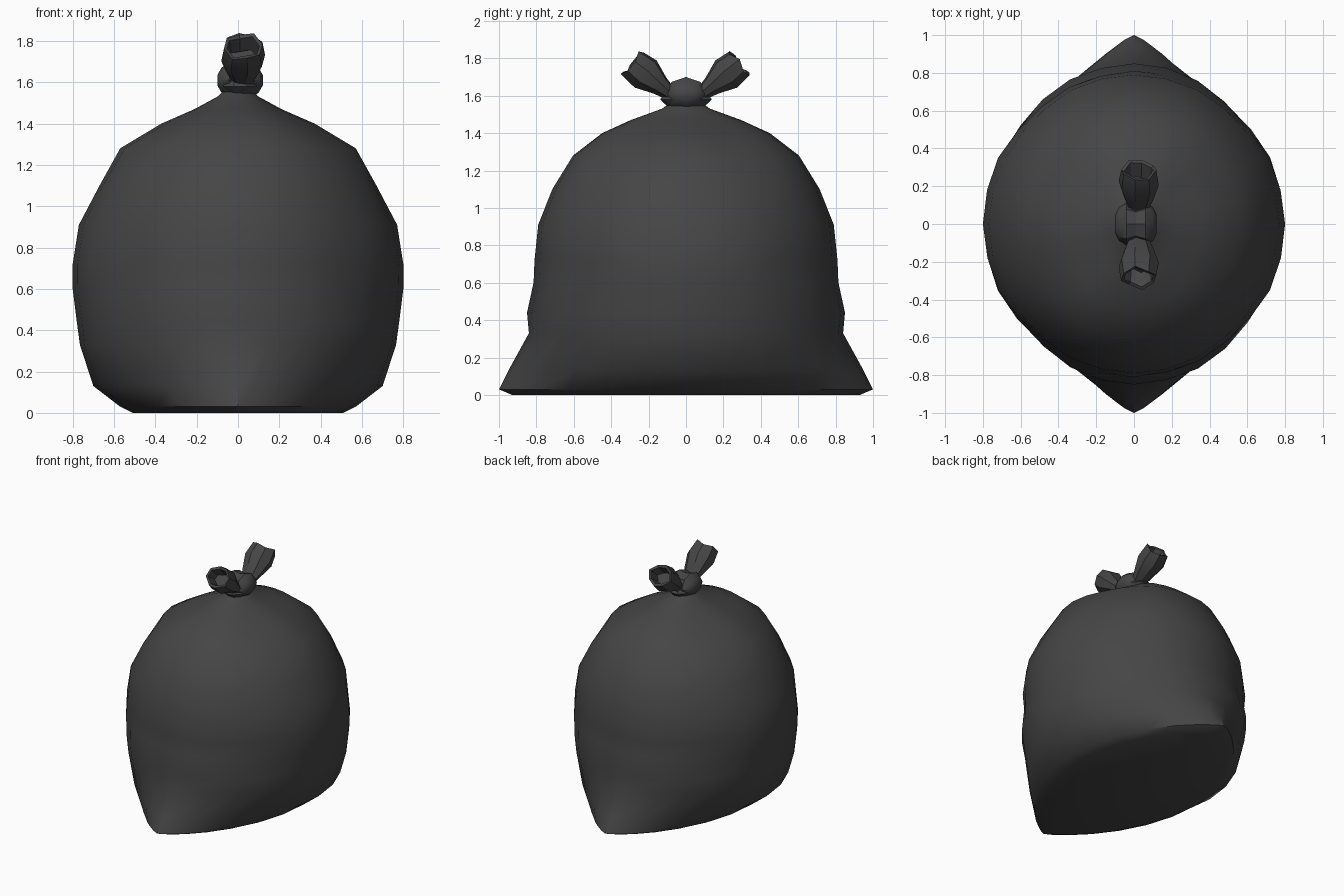
import bpy, bmesh
from math import sin, cos, pi, copysign, exp
from mathutils import Vector

cube = bpy.data.objects.get("Cube")
if cube:
    bpy.data.objects.remove(cube, do_unlink=True)

plastic = bpy.data.materials.new("dark grey plastic")
plastic.use_nodes = True
GREY = (0.06, 0.06, 0.06, 1)
plastic.diffuse_color = GREY
plastic.node_tree.nodes["Principled BSDF"].inputs["Base Color"].default_value = GREY


def loft(name, rings, cap_start=False, cap_end=False, angle=0.6):
    """Skin a list of closed rings into one object."""
    bm = bmesh.new()
    loops = [[bm.verts.new(p) for p in ring] for ring in rings]
    for a, b in zip(loops, loops[1:]):
        n = len(a)
        for i in range(n):
            j = (i + 1) % n
            bm.faces.new((a[i], a[j], b[j], b[i]))
    if cap_start:
        bm.faces.new(loops[0][::-1])
    if cap_end:
        bm.faces.new(loops[-1])
    bmesh.ops.recalc_face_normals(bm, faces=bm.faces)
    mesh = bpy.data.meshes.new(name)
    bm.to_mesh(mesh)
    bm.free()
    mesh.materials.append(plastic)
    obj = bpy.data.objects.new(name, mesh)
    bpy.context.collection.objects.link(obj)
    bpy.ops.object.select_all(action="DESELECT")
    obj.select_set(True)
    bpy.context.view_layer.objects.active = obj
    bpy.ops.object.shade_smooth_by_angle(angle=angle)
    return obj


# Sack profile: height, half width, half depth, pointedness of the front and back corners
PROFILE = [
    (0.0, 0.51, 0.93, 1.6), (0.03, 0.57, 1.0, 1.6), (0.13, 0.70, 0.95, 1.5),
    (0.33, 0.765, 0.84, 1.05), (0.44, 0.78, 0.85, 1), (0.6, 0.80, 0.815, 1),
    (0.72, 0.80, 0.81, 1), (0.91, 0.77, 0.79, 1), (1.1, 0.67, 0.715, 1),
    (1.28, 0.57, 0.61, 1), (1.40, 0.37, 0.46, 1), (1.47, 0.21, 0.3, 1),
    (1.53, 0.10, 0.13, 1), (1.58, 0.05, 0.06, 1),
]
SIDES = 28


def sack_ring(z, hx, hy, point):
    ring = []
    for i in range(SIDES):
        t = 2 * pi * i / SIDES
        c, s = cos(t), sin(t)
        # dents around the belly, gathers converging on the knot
        belly = exp(-((z - 0.65) / 0.35) ** 2)
        gather = exp(-((z - 1.4) / 0.12) ** 2)
        k = 1 - 0.018 * belly * (1 + sin(5 * t + 9 * z) * cos(3 * t - 7 * z)) * abs(sin(2 * t))
        k -= 0.05 * gather * (1 - cos(6 * t)) * (0.6 + 0.4 * sin(t * 2 + 1))
        x = hx * copysign(abs(c) ** point, c) * k
        ring.append((x, hy * s * k, z))
    return ring


loft("sack", [sack_ring(*p) for p in PROFILE], cap_start=True, cap_end=True)

# Knot: two tied lobes under the ears
for side, label in ((-1, "right"), (1, "left")):
    rings = []
    for x, ry, rz in ((0, 0.09, 0.08), (0.05, 0.11, 0.09), (0.09, 0.09, 0.06), (0.11, 0.05, 0.025)):
        rings.append([(0.01 + side * x, ry * cos(pi * i / 4), 1.61 + rz * sin(pi * i / 4))
                      for i in range(8)])
    loft("knot_lobe_" + label, rings, cap_start=True, cap_end=True)

# Collar wrapped round the neck below the lobes
loft("knot_collar", [[(0.01 + rx * cos(pi * i / 5), ry * sin(pi * i / 5), z) for i in range(10)]
                     for z, rx, ry in ((1.53, 0.06, 0.09), (1.58, 0.10, 0.145), (1.65, 0.07, 0.09))],
     cap_end=True)

# Ears: flared open tubes with a hollow mouth; distance, half width, half thickness
EAR = [(0.0, 0.045, 0.03), (0.1, 0.08, 0.055), (0.2, 0.108, 0.095), (0.29, 0.095, 0.085),
       (0.285, 0.08, 0.065), (0.2, 0.07, 0.05)]
for side, label in ((-1, "front"), (1, "back")):
    along = Vector((0, side * 0.78, 0.63))
    across = Vector((0, -side * 0.63, 0.78))
    start = Vector((0.025, side * 0.06, 1.59))
    rings = []
    for k, (d, w, h) in enumerate(EAR):
        ring = []
        for i in range(8):
            t = pi * i / 4 + 0.2
            crumple = 0.015 * sin(3 * t + side) if k > 2 else 0
            ring.append(start + along * (d + crumple) + Vector((w * cos(t), 0, 0))
                        + across * h * sin(t))
        rings.append(ring)
    loft("tie_ear_" + label, rings, cap_end=True, angle=0.5)
